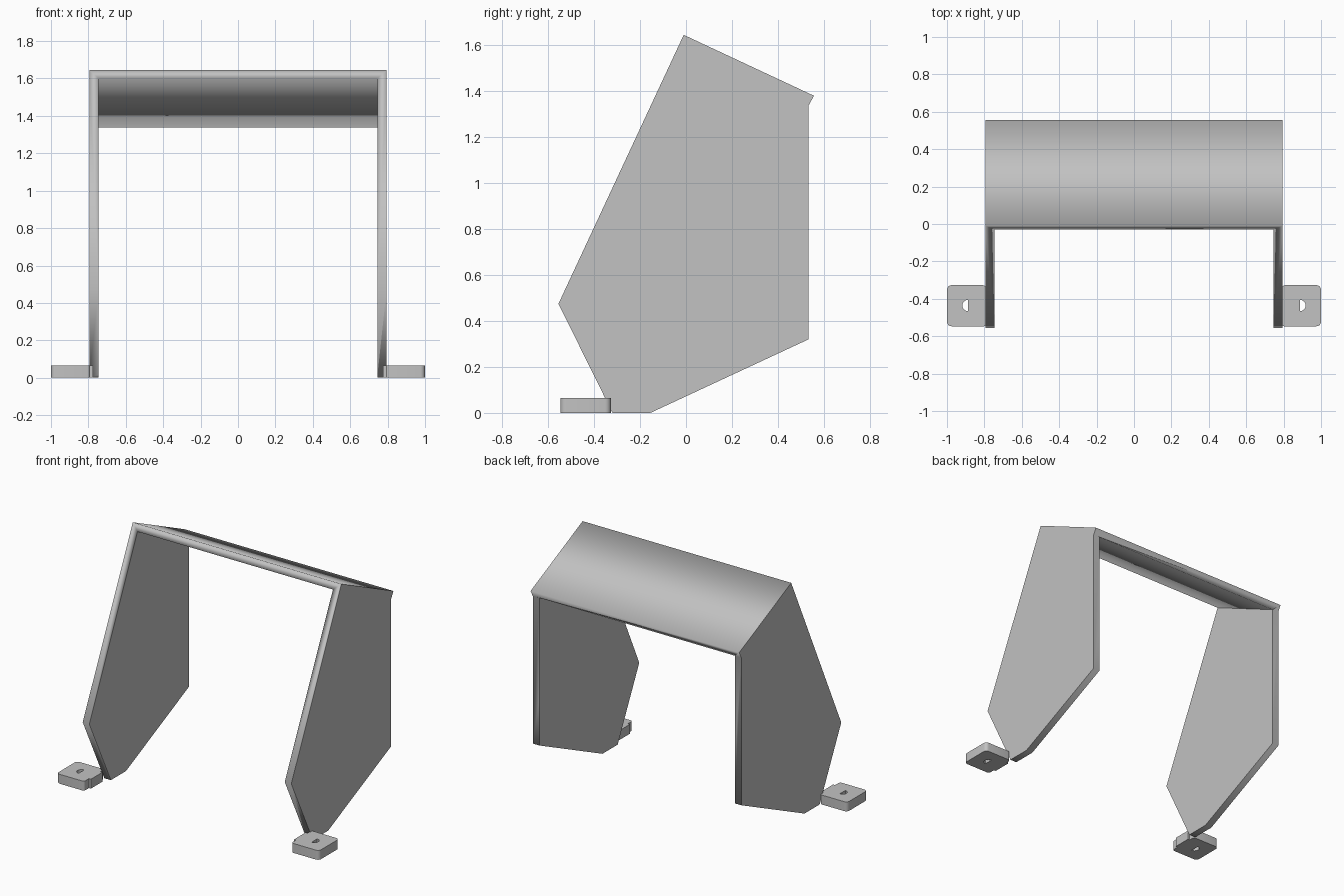
import bpy
import bmesh
from math import cos, sin, pi
from mathutils import Matrix, Vector

cube = bpy.data.objects.get("Cube")
if cube:
    bpy.data.objects.remove(cube, do_unlink=True)

grey = bpy.data.materials.new("light grey")
grey.use_nodes = True
colour = (0.54, 0.54, 0.54, 1)
grey.diffuse_color = colour
grey.node_tree.nodes["Principled BSDF"].inputs["Base Color"].default_value = colour


def add_mesh(name, mesh):
    obj = bpy.data.objects.new(name, mesh)
    bpy.context.scene.collection.objects.link(obj)
    return obj


def extrude_outlines(name, outlines, depth, matrix):
    """Solid from flat outlines; outlines inside the first become holes."""
    curve = bpy.data.curves.new(name, "CURVE")
    curve.dimensions = "2D"
    curve.fill_mode = "BOTH"
    curve.extrude = depth / 2
    for points in outlines:
        spline = curve.splines.new("POLY")
        spline.points.add(len(points) - 1)
        for target, (u, v) in zip(spline.points, points):
            target.co = (u, v, 0, 1)
        spline.use_cyclic_u = True
    temp = add_mesh(name + "_outline", curve)
    graph = bpy.context.evaluated_depsgraph_get()
    mesh = bpy.data.meshes.new_from_object(temp.evaluated_get(graph))
    bpy.data.objects.remove(temp, do_unlink=True)
    bm = bmesh.new()
    bm.from_mesh(mesh)
    bmesh.ops.remove_doubles(bm, verts=bm.verts, dist=0.0001)
    bmesh.ops.transform(bm, matrix=matrix, verts=bm.verts)
    bmesh.ops.recalc_face_normals(bm, faces=bm.faces)
    bm.to_mesh(mesh)
    bm.free()
    mesh.materials.clear()
    mesh.materials.append(grey)
    return add_mesh(name, mesh)


def rounded(corners, steps=5):
    """Outline with each (x, y, radius) corner eased by a short curve."""
    out = []
    for i, (x, y, r) in enumerate(corners):
        p = Vector((x, y))
        if r == 0:
            out.append(p)
            continue
        before = Vector(corners[i - 1][:2])
        after = Vector(corners[(i + 1) % len(corners)][:2])
        a = (before - p).normalized()
        b = (after - p).normalized()
        for k in range(steps + 1):
            t = k / steps * pi / 2
            out.append(p + r * (a * (1 - sin(t)) + b * (1 - cos(t))))
    return out


# Turns a (y, z) profile so that it is extruded along x
across = Matrix(((0, 0, 1, 0), (1, 0, 0, 0), (0, 1, 0, 0), (0, 0, 0, 1)))

# Frame: a solid block hollowed out under the sloping roof, leaving two sides
side = [(-0.01, 1.645), (0.557, 1.38), (0.533, 1.337), (0.533, 0.32),
        (-0.155, 0), (-0.32, 0), (-0.555, 0.475)]
frame = extrude_outlines("frame", [side], 1.59, across)
opening = [(-1.03, 2.07), (1.103, 1.07), (1.1, -0.5), (-1.03, -0.5)]
cutter = extrude_outlines("opening_cutter", [opening], 1.49, across)
cutter.hide_render = True
cut = frame.modifiers.new("opening", "BOOLEAN")
cut.operation = "DIFFERENCE"
cut.solver = "EXACT"
cut.object = cutter
bpy.context.view_layer.update()
graph = bpy.context.evaluated_depsgraph_get()
hollow = bpy.data.meshes.new_from_object(frame.evaluated_get(graph))
frame.modifiers.clear()
frame.data = hollow
bpy.data.objects.remove(cutter, do_unlink=True)

# Mounting feet: rounded pads with an inner tab and a half-round hole
pad = rounded([(1, -0.547, 0.025), (1, -0.327, 0.025), (0.79, -0.327, 0.02),
               (0.79, -0.37, 0), (0.775, -0.37, 0), (0.775, -0.495, 0),
               (0.79, -0.495, 0), (0.79, -0.547, 0.015)])
hole = [(0.888 + 0.03 * cos(a), -0.436 + 0.03 * sin(a))
        for a in [pi * (k / 10 - 0.5) for k in range(11)]]
for name, sign in (("left_foot", 1), ("right_foot", -1)):
    outlines = [[(sign * x, y) for x, y in line] for line in (pad, hole)]
    foot = extrude_outlines(name, outlines, 0.065, Matrix.Translation((0, 0, 0.0325)))
    bpy.ops.object.select_all(action="DESELECT")
    foot.select_set(True)
    bpy.context.view_layer.objects.active = foot
    bpy.ops.object.shade_smooth_by_angle()
